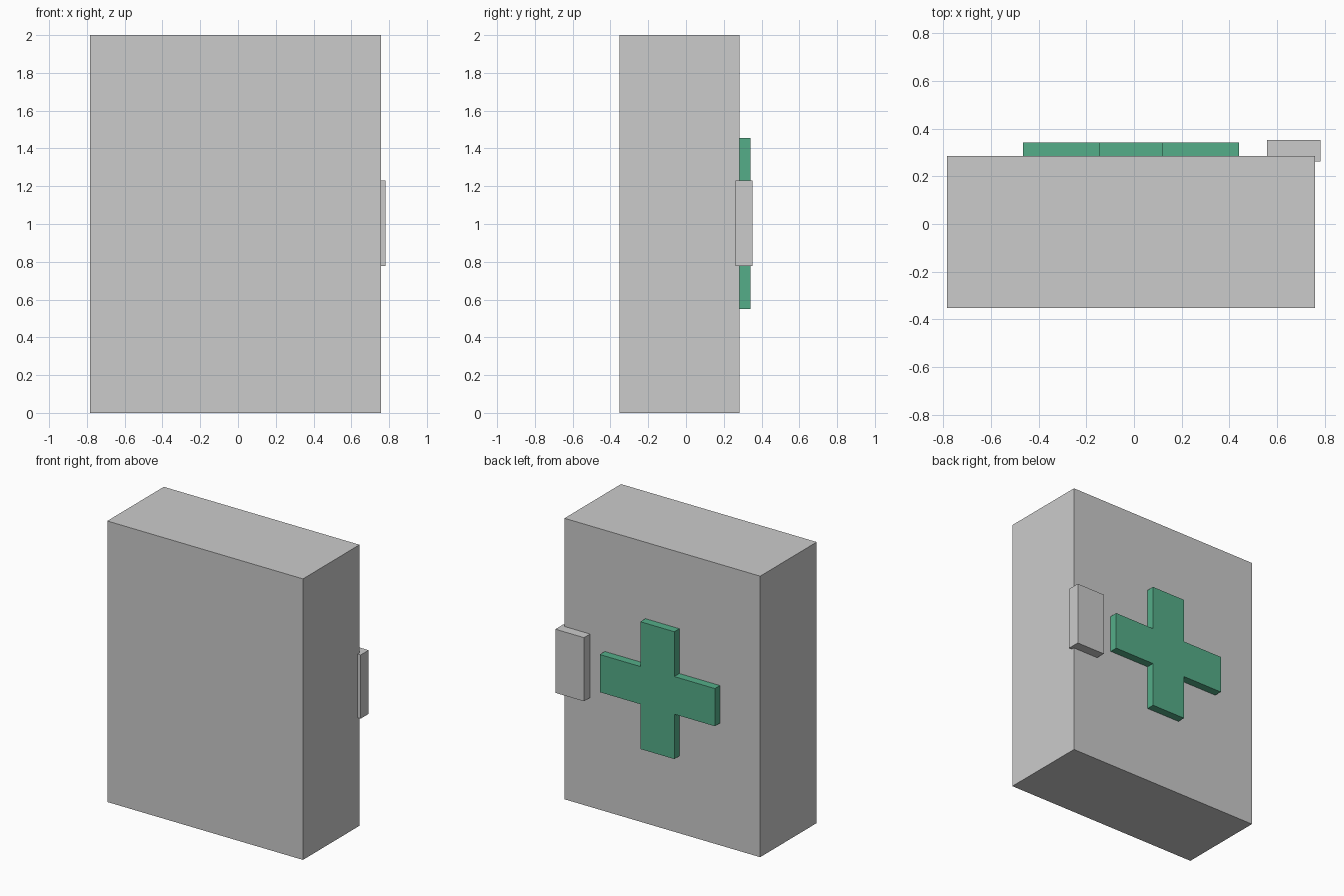
import bpy
import bmesh

if "Cube" in bpy.data.objects:
    bpy.data.objects.remove(bpy.data.objects["Cube"])


def material(name, color):
    mat = bpy.data.materials.new(name)
    mat.diffuse_color = color
    mat.use_nodes = True
    mat.node_tree.nodes["Principled BSDF"].inputs["Base Color"].default_value = mat.diffuse_color
    return mat


def extrude_profile(name, points, y0, y1, mat=None):
    """Extrude an x-z outline from y0 to y1."""
    bm = bmesh.new()
    face = bm.faces.new([bm.verts.new((x, y0, z)) for x, z in points])
    result = bmesh.ops.extrude_face_region(bm, geom=[face], use_keep_orig=True)
    moved = [v for v in result["geom"] if isinstance(v, bmesh.types.BMVert)]
    bmesh.ops.translate(bm, verts=moved, vec=(0, y1 - y0, 0))
    bmesh.ops.recalc_face_normals(bm, faces=bm.faces)
    mesh = bpy.data.meshes.new(name)
    bm.to_mesh(mesh)
    bm.free()
    obj = bpy.data.objects.new(name, mesh)
    bpy.context.collection.objects.link(obj)
    if mat:
        mesh.materials.append(mat)
    return obj


def rectangle(x0, x1, z0, z1):
    return [(x0, z0), (x1, z0), (x1, z1), (x0, z1)]


green = material("cross_green", (0.09, 0.42, 0.25, 1))
silver = material("latch_silver", (0.62, 0.62, 0.65, 1))

# Case body
extrude_profile("case_body", rectangle(-0.783, 0.758, 0, 2), -0.352, 0.284)

# Raised cross: quarter outline turned about its centre
cx, cz, arm, half = -0.013, 1.003, 0.453, 0.134
outline = []
dx, dz = 1, 0
for _ in range(4):
    for along, across in ((arm, -half), (arm, half), (half, half)):
        outline.append((cx + along * dx - across * dz, cz + along * dz + across * dx))
    dx, dz = -dz, dx
extrude_profile("cross_emblem", outline, 0.284, 0.341, green)

# Latch overhanging the side edge
extrude_profile("latch", rectangle(0.557, 0.782, 0.777, 1.23), 0.263, 0.352, silver)
